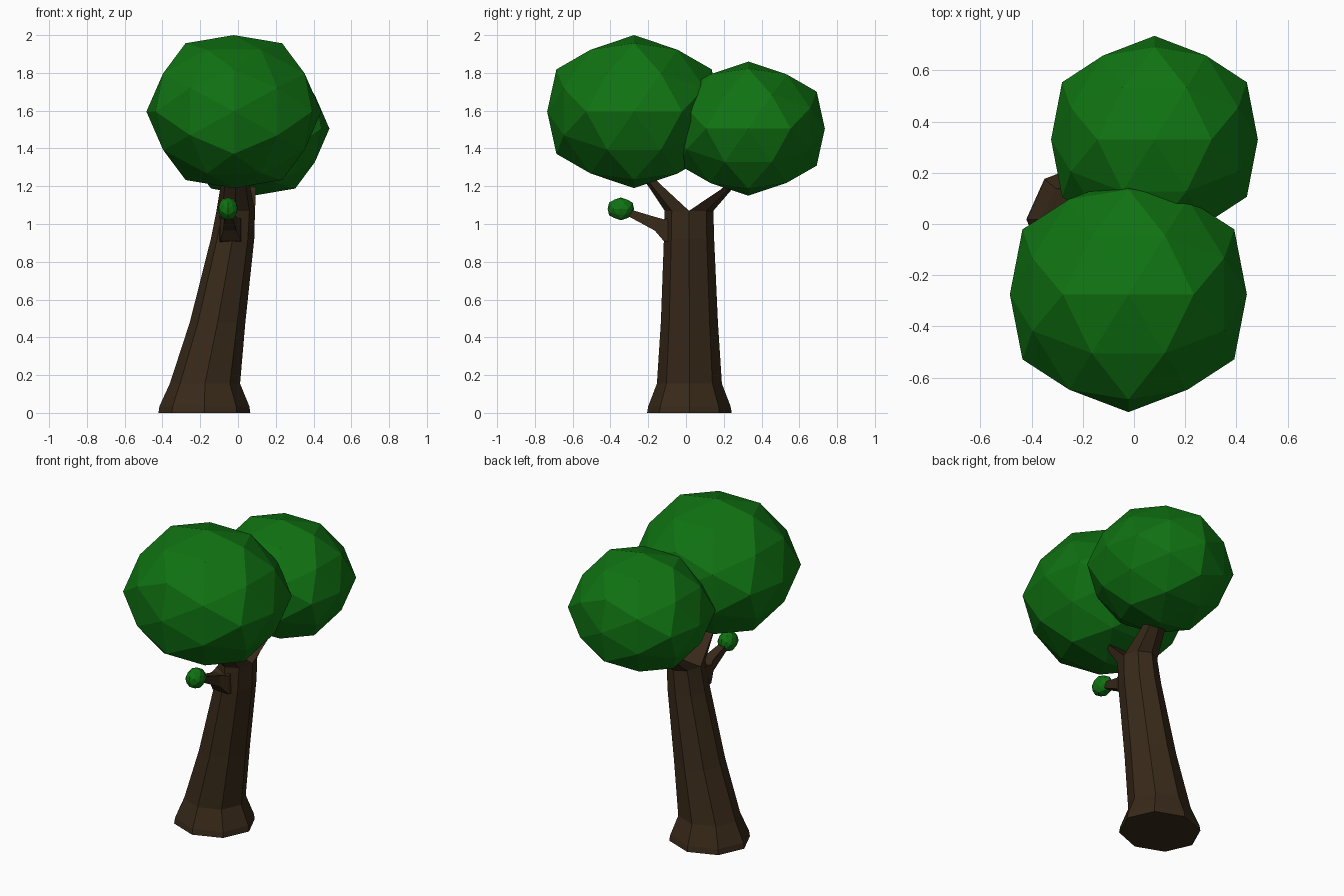
import bpy, bmesh, math
from mathutils import Vector

if "Cube" in bpy.data.objects:
    bpy.data.objects.remove(bpy.data.objects["Cube"])


def material(name, color):
    m = bpy.data.materials.new(name)
    m.diffuse_color = (*color, 1)
    m.use_nodes = True
    m.node_tree.nodes["Principled BSDF"].inputs["Base Color"].default_value = m.diffuse_color
    return m


BARK = material("bark", (0.04, 0.023, 0.01))
LEAF = material("leaf", (0.005, 0.17, 0.006))


def finish(name, bm, mat):
    bmesh.ops.recalc_face_normals(bm, faces=bm.faces)
    me = bpy.data.meshes.new(name)
    bm.to_mesh(me)
    bm.free()
    me.materials.append(mat)
    ob = bpy.data.objects.new(name, me)
    bpy.context.collection.objects.link(ob)
    return ob


def loft(bm, rings, cap_start=True, cap_end=True):
    loops = [[bm.verts.new(p) for p in r] for r in rings]
    for a, b in zip(loops, loops[1:]):
        for i in range(len(a)):
            j = (i + 1) % len(a)
            bm.faces.new((a[i], a[j], b[j], b[i]))
    if cap_start:
        bm.faces.new(loops[0][::-1])
    if cap_end:
        bm.faces.new(loops[-1])


def arc(cx, cy, z, rx, ry, start, count):
    # points of an octagon ring, counted in eighths of a turn
    return [(cx + rx * math.cos((start + i) * math.pi / 4),
             cy + ry * math.sin((start + i) * math.pi / 4), z) for i in range(count)]


# Trunk with flared foot, leaning towards +x: cx, cy, z, rx, ry
bm = bmesh.new()
trunk = [(-.178, .018, 0, .243, .224), (-.178, .018, .035, .238, .218),
         (-.175, .018, .155, .186, .172), (-.108, .018, .48, .147, .151),
         (-.029, .016, .92, .115, .133), (-.012, .016, 1.07, .102, .129)]
loft(bm, [arc(*r, 0, 8) for r in trunk], cap_end=False)

# Fork: each branch grows out of one half of the top ring
for start, path in (
        (4, [(-.012, .016, 1.07, .102, .129), (-.015, -.14, 1.215, .075, .07),
             (-.02, -.31, 1.4, .04, .04)]),
        (0, [(-.012, .016, 1.07, .102, .129), (.015, .18, 1.18, .08, .06),
             (.07, .36, 1.36, .04, .04)])):
    loft(bm, [arc(*r, start, 5) for r in path], cap_start=False)
bmesh.ops.remove_doubles(bm, verts=bm.verts, dist=0.0005)
finish("trunk", bm, BARK)

# Twig on the front: x, y, z low, z high, half width
bm = bmesh.new()
twig = [(-.04, -.06, .90, 1.04, .058), (-.04, -.118, .91, 1.025, .055),
        (-.043, -.165, .965, 1.038, .034), (-.055, -.34, 1.06, 1.09, .017)]
loft(bm, [[(x - w, y, lo), (x + w, y, lo), (x + w, y, hi), (x - w, y, hi)]
          for x, y, lo, hi, w in twig])
finish("twig", bm, BARK)


# Foliage: icosahedron with its edge midpoints on the axes, subdivided once
def foliage(name, center, radii):
    bm = bmesh.new()
    a, b = 0.526, 0.851
    for s in (-1, 1):
        for t in (-1, 1):
            for p in ((s * a, 0, t * b), (s * b, t * a, 0), (0, s * b, t * a)):
                bm.verts.new(p)
    corners = [v.co.copy() for v in bm.verts]
    for i, p in enumerate(corners):
        for q in corners[:i]:
            if (p - q).length < 1.2:
                bm.verts.new((p + q).normalized())
    for v in list(bm.verts)[:12]:
        v.co *= 1.05
    bmesh.ops.convex_hull(bm, input=bm.verts)
    for v in bm.verts:
        v.co = Vector(c + r * k for c, r, k in zip(center, radii, v.co))
    finish(name, bm, LEAF)


foliage("large_canopy", (-.022, -.275, 1.595), (.463, .46, .405))
foliage("small_canopy", (.08, .33, 1.505), (.404, .405, .355))
foliage("twig_leaves", (-.053, -.345, 1.08), (.053, .07, .06))
